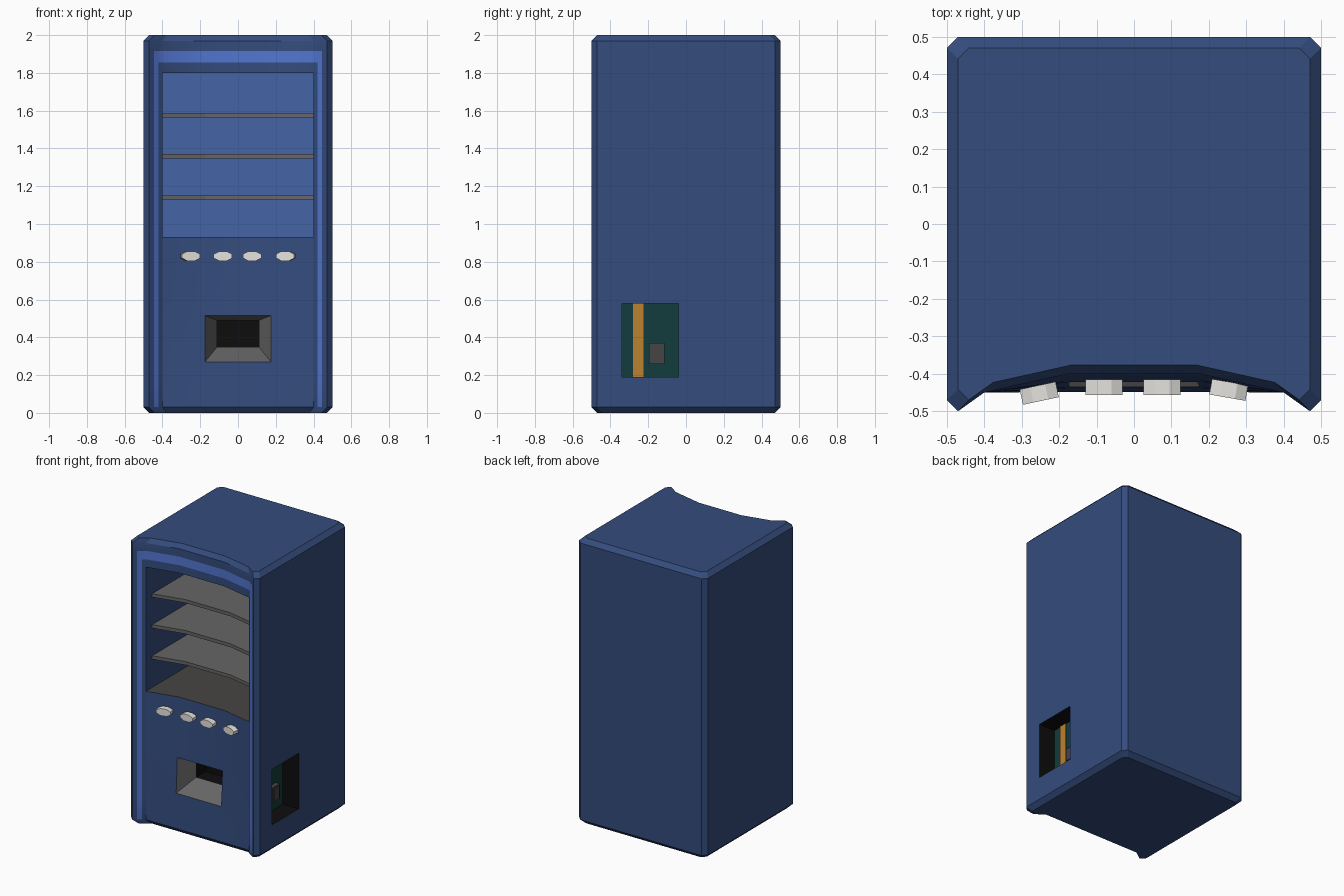
import bpy, bmesh, math
from mathutils import Matrix

if "Cube" in bpy.data.objects:
    bpy.data.objects.remove(bpy.data.objects["Cube"])


def material(name, rgb):
    m = bpy.data.materials.new(name)
    m.diffuse_color = (*rgb, 1)
    m.use_nodes = True
    m.node_tree.nodes["Principled BSDF"].inputs["Base Color"].default_value = m.diffuse_color
    return m


BODY = material("navy_blue", (0.034, 0.072, 0.205))
TRIM = material("bright_blue", (0.085, 0.18, 0.64))
BACK = material("mid_blue", (0.06, 0.13, 0.39))
GREY = material("grey", (0.135, 0.13, 0.135))
DARK = material("dark_grey", (0.062, 0.06, 0.058))
BLACK = material("black", (0.004, 0.004, 0.004))
WHITE = material("off_white", (0.78, 0.77, 0.74))
GREEN = material("dark_green", (0.006, 0.045, 0.045))
ORANGE = material("orange", (0.5, 0.22, 0.03))
BODY_MATS = [BODY, TRIM, BACK, GREY, DARK, BLACK, GREEN]


def finish(name, bm, mats):
    bmesh.ops.recalc_face_normals(bm, faces=bm.faces)
    me = bpy.data.meshes.new(name)
    bm.to_mesh(me)
    bm.free()
    for m in mats:
        me.materials.append(m)
    ob = bpy.data.objects.new(name, me)
    bpy.context.collection.objects.link(ob)
    return ob


def box(name, lo, hi, mat):
    bm = bmesh.new()
    size = [b - a for a, b in zip(lo, hi)]
    mid = [(a + b) / 2 for a, b in zip(lo, hi)]
    bmesh.ops.create_cube(bm, size=1, matrix=Matrix.Translation(mid) @ Matrix.Diagonal((*size, 1)))
    return finish(name, bm, [mat])


def front_y(x, z):
    """Front surface: flat at the foot, hollow from the window sill upwards."""
    ax = abs(x)
    mid = -0.45 + 0.05 * min(1, z / 0.93)
    if ax <= 0.175:
        return mid
    if ax <= 0.4:
        return mid + (-0.45 - mid) * (ax - 0.175) / 0.225
    return -0.45 - 0.05 * (ax - 0.4) / 0.07


# cabinet shell: chamfered rings stacked upwards
levels = [0, 0.03, 0.19, 0.27, 0.515, 0.58, 0.93, 1.8, 1.855, 1.915, 1.97, 2]
half = [0.175, 0.4, 0.42, 0.445, 0.47]
xs = [-x for x in reversed(half)] + half
bm = bmesh.new()
rings = []
for z in levels:
    s = 0.94 if z in (0, 2) else 1
    pts = [(x, front_y(x, z)) for x in xs]
    pts += [(0.5, y) for y in (-0.47, -0.34, -0.04, 0.47)]
    pts += [(0.47, 0.5), (-0.47, 0.5), (-0.5, 0.47), (-0.5, -0.47)]
    rings.append([bm.verts.new((x * s, y * s, z)) for x, y in pts])
bm.faces.new(list(reversed(rings[0])))
bm.faces.new(rings[-1])
window, chute, hatch = [], [], []
n = len(rings[0])
for a, b, z0, z1 in zip(rings, rings[1:], levels, levels[1:]):
    for i in range(n):
        j = (i + 1) % n
        f = bm.faces.new((a[i], a[j], b[j], b[i]))
        if i < len(xs) - 1:
            x = abs(xs[i] + xs[j]) / 2
            # bright trim: two uprights and a band across the top
            if z0 >= 0.03 and z1 <= 1.915 and (0.42 < x < 0.445 or (z0 >= 1.855 and x < 0.445)):
                f.material_index = 1
            if z0 == 0.93 and x < 0.4:
                window.append(f)
            if z0 == 0.27 and x < 0.1:
                chute.append(f)
        elif i == len(xs) + 1 and 0.19 <= z0 and z1 <= 0.58:
            hatch.append(f)


def recess(faces, move, wall, end):
    """Push faces inwards, leaving walls behind them."""
    walls = bmesh.ops.inset_region(bm, faces=faces, thickness=0, use_even_offset=False)["faces"]
    for v in {v for f in faces for v in f.verts}:
        v.co = move(*v.co)
    for f in walls:
        f.normal_update()
        f.material_index = wall(f)
    for f in faces:
        f.material_index = end


# display window: grey floor, mid blue back
recess(window, lambda x, y, z: (x, 0.2, z), lambda f: 4 if f.normal.z > 0.5 else 0, 2)
# delivery chute: tapered grey frame, then black hole
recess(chute, lambda x, y, z: (math.copysign(0.11, x), -0.31, 0.35 if z < 0.4 else 0.49), lambda f: 3, 5)
recess(chute, lambda x, y, z: (x, -0.2, z), lambda f: 5, 5)
# side hatch: black walls, green back
recess(hatch, lambda x, y, z: (0.375, y, z), lambda f: 5, 6)
body = finish("cabinet", bm, BODY_MATS)
bpy.context.view_layer.objects.active = body
body.select_set(True)
bpy.ops.object.shade_smooth_by_angle(angle=math.radians(25))

# side hatch details
box("hatch_stripe", (0.374, -0.28, 0.19), (0.381, -0.225, 0.58), ORANGE)
box("hatch_switch", (0.374, -0.195, 0.26), (0.405, -0.115, 0.37), DARK)
box("hatch_switch_key", (0.404, -0.185, 0.275), (0.411, -0.125, 0.36), DARK)

# curved shelves
for k, z in enumerate((1.14, 1.358, 1.575)):
    bm = bmesh.new()
    outline = [(x, front_y(x, z) + 0.07) for x in (-0.4, -0.175, 0.175, 0.4)] + [(0.4, 0.2), (-0.4, 0.2)]
    f = bm.faces.new([bm.verts.new((x, y, z - 0.012)) for x, y in outline])
    top = bmesh.ops.extrude_face_region(bm, geom=[f], use_keep_orig=True)["geom"]
    bmesh.ops.translate(bm, vec=(0, 0, 0.024), verts=[v for v in top if isinstance(v, bmesh.types.BMVert)])
    finish(f"shelf_{k + 1}", bm, [GREY])

# flattened octagonal push buttons
for k, (x, y, yaw) in enumerate(((-0.253, -0.452, 12), (-0.08, -0.436, 0), (0.075, -0.436, 0), (0.253, -0.443, -10))):
    bm = bmesh.new()
    m = (Matrix.Translation((x, y, 0.83)) @ Matrix.Rotation(math.radians(yaw), 4, 'Z')
         @ Matrix.Diagonal((0.053, 1, 0.027, 1)) @ Matrix.Rotation(math.pi / 2, 4, 'X')
         @ Matrix.Rotation(math.pi / 8, 4, 'Z'))
    bmesh.ops.create_cone(bm, cap_ends=True, segments=8, radius1=1, radius2=1, depth=0.042, matrix=m)
    finish(f"button_{k + 1}", bm, [WHITE])
